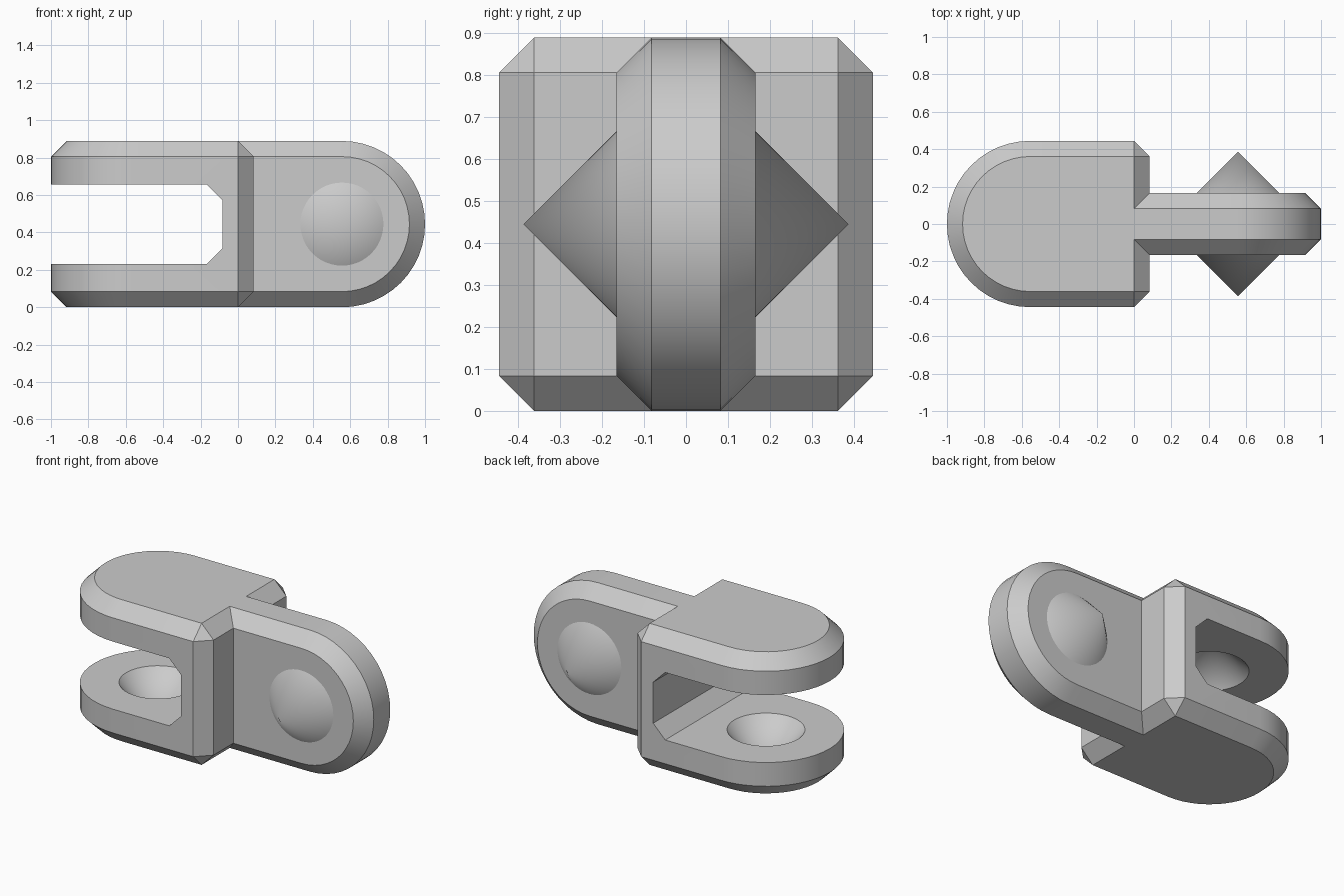
import bpy, bmesh, math
from mathutils import Matrix

cube = bpy.data.objects.get("Cube")
if cube:
    bpy.data.objects.remove(cube, do_unlink=True)

R = 0.4444          # half width of the link and radius of its rounded ends
C = 0.0833          # chamfer size
PIVOT = 0.5556      # distance of each pivot from the middle
TONGUE = 0.165      # half thickness of the tongue
SLOT = 0.212        # half height of the fork slot
PIN = 0.222         # pin radius and height where it leaves a face

grey = bpy.data.materials.new("light_grey")
grey.use_nodes = True
grey.diffuse_color = (0.6, 0.6, 0.6, 1)
grey.node_tree.nodes["Principled BSDF"].inputs["Base Color"].default_value = (0.6, 0.6, 0.6, 1)

SIDEWAYS = Matrix.Rotation(math.pi / 2, 4, "X")   # turns z into the y direction


def finish(name, bm, matrix):
    """Turn a bmesh into a placed, coloured object."""
    bm.transform(Matrix.Translation((0, 0, R)) @ matrix)
    bmesh.ops.recalc_face_normals(bm, faces=bm.faces)
    mesh = bpy.data.meshes.new(name)
    bm.to_mesh(mesh)
    bm.free()
    mesh.materials.append(grey)
    obj = bpy.data.objects.new(name, mesh)
    bpy.context.collection.objects.link(obj)
    return obj


def prism(name, outline, half, matrix=Matrix(), chamfer=0, open_x=None):
    """Extrude an outline both ways and chamfer its corners, except at open_x."""
    bm = bmesh.new()
    face = bm.faces.new([bm.verts.new((x, y, -half)) for x, y in outline])
    top = bmesh.ops.extrude_face_region(bm, geom=[face])["geom"]
    for v in top:
        if isinstance(v, bmesh.types.BMVert):
            v.co.z = half
    bmesh.ops.recalc_face_normals(bm, faces=bm.faces)
    if chamfer:
        edges = [e for e in bm.edges if e.calc_face_angle() > 1
                 and not (open_x is not None
                          and all(abs(v.co.x - open_x) < 1e-4 for v in e.verts))]
        bmesh.ops.bevel(bm, geom=edges, offset=chamfer, offset_type="OFFSET",
                        segments=1, profile=0.5, affect="EDGES", clamp_overlap=False)
    return finish(name, bm, matrix)


def double_cone(name, x, size, matrix=Matrix()):
    """Two cones of equal radius and height, base to base."""
    bm = bmesh.new()
    n = 48
    ring = [bm.verts.new((x + size * math.cos(i * math.tau / n),
                          size * math.sin(i * math.tau / n), 0)) for i in range(n)]
    for z in (-size, size):
        tip = bm.verts.new((x, 0, z))
        for i in range(n):
            bm.faces.new((ring[i], ring[(i + 1) % n], tip))
    return finish(name, bm, matrix)


def rounded_outline(end, sign):
    """Straight end at x = end, semicircle about the pivot on the sign side."""
    steps = 24
    arc = [math.pi * (i / steps - 0.5) for i in range(steps + 1)]
    return ([(end, -R)] + [(sign * (PIVOT + R * math.cos(a)), R * math.sin(a)) for a in arc]
            + [(end, R)])


def cut(target, cutter):
    mod = target.modifiers.new("cut", "BOOLEAN")
    mod.operation = "DIFFERENCE"
    mod.solver = "EXACT"
    mod.object = cutter
    bpy.context.view_layer.objects.active = target
    bpy.ops.object.modifier_apply(modifier=mod.name)
    bpy.data.objects.remove(cutter, do_unlink=True)


# Fork with horizontal slot and conical sockets
fork = prism("fork", rounded_outline(C, -1), R, chamfer=C)
slot_outline = [(-1.2, -SLOT), (-2 * C, -SLOT), (-C, C - SLOT),
                (-C, SLOT - C), (-2 * C, SLOT), (-1.2, SLOT)]
cut(fork, prism("slot_cutter", slot_outline, 0.6, SIDEWAYS))
cut(fork, double_cone("socket_cutter", -PIVOT, SLOT + PIN))

# Upright tongue with a pointed pin on each side
tongue = prism("tongue", rounded_outline(0, 1), TONGUE, SIDEWAYS, C, open_x=0)
pins = double_cone("pivot_pins", PIVOT, TONGUE + PIN, SIDEWAYS)

# Smooth the round parts, keep the chamfers sharp
bpy.ops.object.select_all(action="DESELECT")
for obj in (fork, tongue, pins):
    obj.select_set(True)
bpy.context.view_layer.objects.active = fork
bpy.ops.object.shade_smooth_by_angle(angle=math.radians(30))
